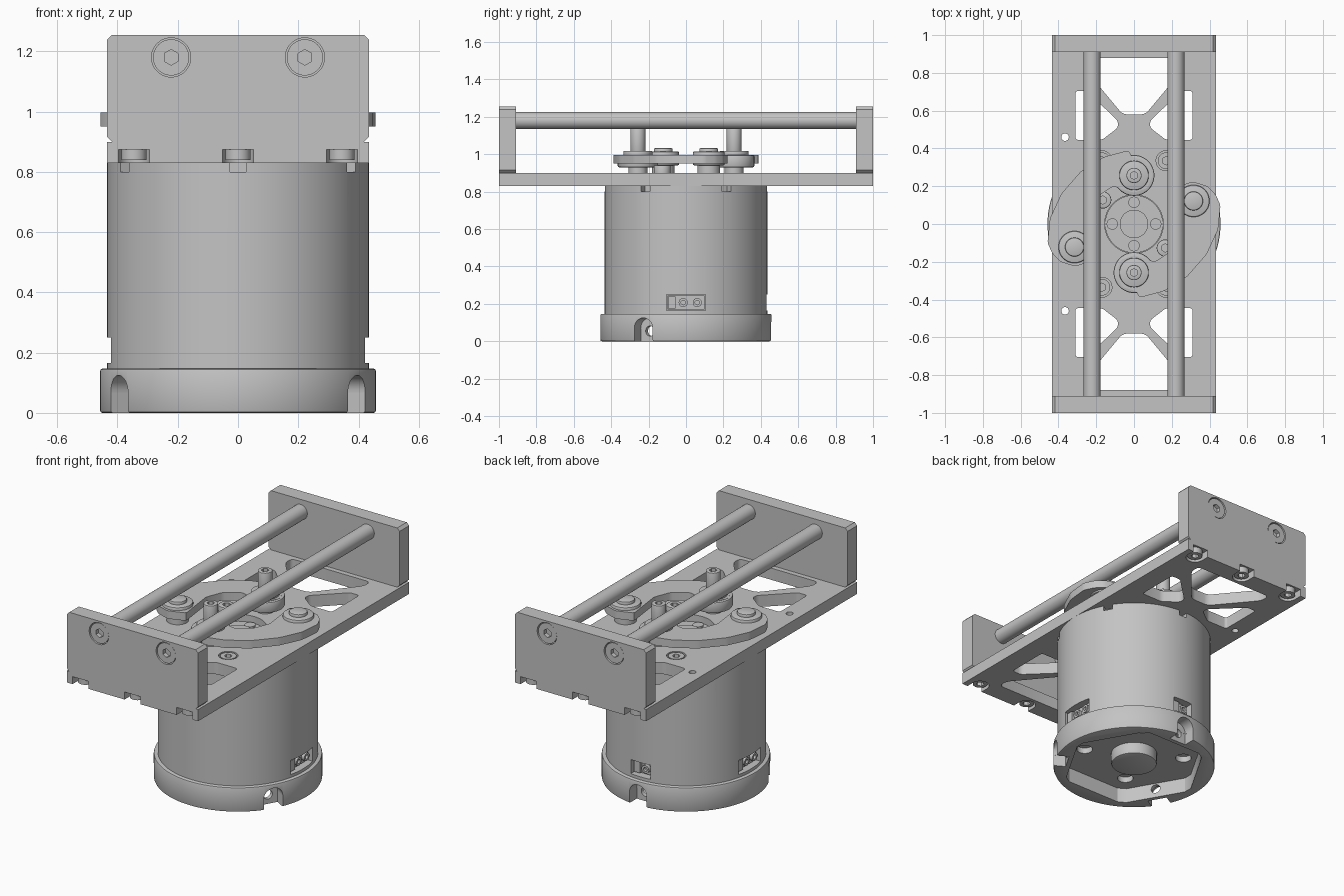
import bpy, bmesh, math
from mathutils import Matrix, Vector

if "Cube" in bpy.data.objects:
    bpy.data.objects.remove(bpy.data.objects["Cube"])

metal = bpy.data.materials.new("grey metal")
metal.use_nodes = True
GREY = (0.55, 0.55, 0.55, 1)
metal.diffuse_color = GREY
metal.node_tree.nodes["Principled BSDF"].inputs["Base Color"].default_value = GREY


def add(name, bm):
    mesh = bpy.data.meshes.new(name)
    bm.normal_update()
    bmesh.ops.recalc_face_normals(bm, faces=bm.faces)
    if bm.calc_volume(signed=True) < 0:
        bmesh.ops.reverse_faces(bm, faces=bm.faces)
    bm.to_mesh(mesh)
    bm.free()
    mesh.materials.append(metal)
    ob = bpy.data.objects.new(name, mesh)
    bpy.context.collection.objects.link(ob)
    return ob


def bevel_edges(bm, test, width, segments):
    edges = [e for e in bm.edges if test(e)]
    bmesh.ops.bevel(bm, geom=edges, offset=width, segments=segments,
                    profile=0.5, affect='EDGES')


def prism(name, pts, z0, z1, rounding=0, segments=4):
    """Closed upright prism over an outline, rounding its upright edges."""
    bm = bmesh.new()
    low = [bm.verts.new((x, y, z0)) for x, y in pts]
    high = [bm.verts.new((x, y, z1)) for x, y in pts]
    bm.faces.new(low[::-1])
    bm.faces.new(high)
    for i in range(len(pts)):
        bm.faces.new((low[i - 1], low[i], high[i], high[i - 1]))
    bm.normal_update()
    if rounding:
        bevel_edges(bm, lambda e: abs(e.verts[0].co.z - e.verts[1].co.z) > 1e-4,
                    rounding, segments)
    return add(name, bm)


def box(name, x0, x1, y0, y1, z0, z1):
    return prism(name, [(x0, y0), (x1, y0), (x1, y1), (x0, y1)], z0, z1)


def rod(name, start, end, r, sides=40, chamfer=0):
    """Cylinder between two points."""
    a, b = Vector(start), Vector(end)
    bm = bmesh.new()
    bmesh.ops.create_cone(bm, cap_ends=True, segments=sides, radius1=r, radius2=r,
                          depth=(b - a).length)
    if chamfer:
        bevel_edges(bm, lambda e: any(len(f.verts) > 4 for f in e.link_faces), chamfer, 2)
    turn = (b - a).to_track_quat('Z', 'Y').to_matrix().to_4x4()
    bm.transform(Matrix.Translation((a + b) / 2) @ turn)
    return add(name, bm)


def disc(name, x, y, z0, z1, r, sides=40, chamfer=0):
    return rod(name, (x, y, z0), (x, y, z1), r, sides, chamfer)


def spin(ob, degrees):
    ob.data.transform(Matrix.Rotation(math.radians(degrees), 4, 'Z'))
    return ob


def cut(target, *cutters):
    """Subtract each cutter, then remove it."""
    for c in cutters:
        mod = target.modifiers.new("cut", 'BOOLEAN')
        mod.operation, mod.solver, mod.object = 'DIFFERENCE', 'EXACT', c
        dg = bpy.context.evaluated_depsgraph_get()
        dg.update()
        mesh = bpy.data.meshes.new_from_object(target.evaluated_get(dg))
        target.modifiers.clear()
        target.data = mesh
        bpy.data.objects.remove(c)


# Motor housing with clip notches and connector windows
housing = disc("motor_housing", 0, 0, 0.13, 0.83, 0.435, 128)
for i in range(6):
    cut(housing, spin(box("clip_cut", 0.39, 0.5, -0.027, 0.027, 0.8, 0.9), 30 + 60 * i))
for i, (angle, w, ports) in enumerate(((0, 0.105, (-0.015, 0.06)), (90, 0.065, (0.02,)),
                                       (180, 0.105, (-0.015, 0.06)))):
    cut(housing, spin(box("window_cut", 0.33, 0.5, -w, w, 0.165, 0.25), angle))
    spin(box(f"connector_block_{i}", 0.32, 0.395, 0.005 - w, w - 0.005, 0.17, 0.245), angle)
    spin(box(f"connector_key_{i}", 0.38, 0.415, 0.01 - w, 0.05 - w, 0.175, 0.24), angle)
    for y in ports:
        port = rod(f"connector_port_{i}", (0.38, y, 0.207), (0.415, y, 0.207), 0.024, 24)
        cut(port, rod("port_cut", (0.4, y, 0.207), (0.45, y, 0.207), 0.012, 16))
        spin(port, angle)

# Base ring with pocket, arched notches and screw holes
base = disc("base_ring", 0, 0, 0, 0.147, 0.458, 128, 0.008)
hexagon = [(0.415 * math.cos(k * math.pi / 3), 0.415 * math.sin(k * math.pi / 3))
           for k in range(6)]
cut(base, prism("pocket_cut", hexagon, -0.05, 0.09, 0.03, 1))
for angle in (-30, 90, 210):
    cut(base,
        spin(box("notch_cut", 0.385, 0.5, -0.057, 0.057, -0.05, 0.068), angle),
        spin(rod("arch_cut", (0.386, 0, 0.068), (0.51, 0, 0.068), 0.0568), angle),
        spin(rod("screw_cut", (0.28, 0, 0.055), (0.45, 0, 0.055), 0.027, 24), angle))
for angle in (60, 150, 240, 330):
    cut(base, spin(disc("floor_cut", 0.285, 0, 0.05, 0.125, 0.045, 24), angle))
disc("base_boss", 0, 0, 0.02, 0.1, 0.13, 48, 0.01)

# Mounting plate with truss openings
plate = box("mounting_plate", -0.435, 0.435, -1, 1, 0.83, 0.9)
end_hole = [(-0.26, 0.88), (0.26, 0.88), (0.26, 0.82), (0.06, 0.58), (-0.06, 0.58), (-0.26, 0.82)]
side_hole = [(0.31, 0.705), (0.25, 0.705), (0.085, 0.545), (0.085, 0.51), (0.17, 0.445), (0.31, 0.445)]
for sy in (-1, 1):
    cut(plate, prism("end_cut", [(x, sy * y) for x, y in end_hole], 0.8, 1, 0.025))
    for sx in (-1, 1):
        cut(plate, prism("side_cut", [(sx * x, sy * y) for x, y in side_hole], 0.8, 1, 0.015))
    cut(plate, disc("pin_cut", -0.365, sy * 0.46, 0.8, 1, 0.02, 24))
    for x in (-0.345, 0, 0.345):
        y0, y1 = sorted((sy * 0.95, sy * 1.1))
        cut(plate, box("slot_cut", x - 0.052, x + 0.052, y0, y1, 0.8, 0.875),
            disc("slot_round_cut", x, sy * 0.951, 0.79, 0.8745, 0.0515))
        head = disc("plate_bolt", x, sy * 0.95, 0.84, 0.88, 0.042, 32)
        cut(head, disc("socket_cut", x, sy * 0.95, 0.8, 0.865, 0.022, 6))
cut(plate, disc("shaft_cut", 0, 0, 0.8, 1, 0.155, 64))

# Flush screws through the plate, on opposite sides
for s in (-1, 1):
    for x, y in ((0.17, 0.335), (-0.17, 0.335)):
        cut(plate, disc("sink_cut", s * x, s * y, 0.87, 1, 0.053, 32))
        screw = disc("plate_screw", s * x, s * y, 0.86, 0.898, 0.044, 32)
        cut(screw, disc("socket_cut", s * x, s * y, 0.88, 1, 0.022, 6))

# Motor shaft face
disc("shaft_face", 0, 0, 0.82, 0.86, 0.153, 64)
disc("shaft_hub", 0, 0, 0.85, 0.875, 0.075, 48)
for k in range(4):
    spin(disc("shaft_screw", 0.115, 0, 0.85, 0.868, 0.03, 24), 90 * k)

# Upright end plates with counterbored rod screws
for sy, name in ((-1, "front"), (1, "back")):
    bm = bmesh.new()
    bmesh.ops.create_cube(bm, size=1)
    bm.transform(Matrix.Translation((0, sy * 0.955, 1.0775)) @ Matrix.Diagonal((0.87, 0.09, 0.355, 1)))
    bevel_edges(bm, lambda e: abs(e.verts[0].co.y - e.verts[1].co.y) > 0.05, 0.016, 1)
    end = add(name + "_end_plate", bm)
    for x in (-0.222, 0.222):
        cut(end, rod("bore_cut", (x, sy * 0.96, 1.18), (x, sy * 1.1, 1.18), 0.065, 48))
        head = rod(name + "_rod_screw", (x, sy * 0.95, 1.18), (x, sy * 0.995, 1.18), 0.06, 48)
        cut(head, rod("socket_cut", (x, sy * 0.97, 1.18), (x, sy * 1.1, 1.18), 0.026, 6))

# Guide rods
for x, side in ((-0.222, "right"), (0.222, "left")):
    rod(side + "_guide_rod", (x, -0.915, 1.18), (x, 0.915, 1.18), 0.045, 48)

# Two curved clamp arms, each with a pivot and a roller post
arm = [(-0.458, -0.1), (-0.445, 0.03), (-0.385, 0.16), (-0.28, 0.28), (-0.16, 0.355),
       (-0.03, 0.39), (-0.01, 0.355), (0.06, 0.335), (0.1, 0.26), (0.07, 0.19), (0, 0.165),
       (-0.11, 0.2), (-0.2, 0.14), (-0.24, 0.04), (-0.225, -0.08), (-0.21, -0.19),
       (-0.31, -0.225), (-0.39, -0.2), (-0.43, -0.16)]
for s, side in ((1, "right"), (-1, "left")):
    prism(side + "_clamp_arm", [(s * x, s * y) for x, y in arm], 0.95, 0.997, 0.012, 2)
    px, py = -0.315 * s, -0.122 * s
    disc(side + "_pivot_spacer", px, py, 0.89, 0.96, 0.06)
    disc(side + "_pivot_washer", px, py, 0.94, 1.015, 0.085, 48, 0.008)
    disc(side + "_pivot_head", px, py, 1.0, 1.032, 0.05, 40, 0.006)
    y = 0.257 * s
    disc(side + "_post_spacer", 0, y, 0.89, 0.95, 0.05)
    disc(side + "_post_collar", 0, y, 0.93, 0.995, 0.108, 48, 0.008)
    disc(side + "_post_roller", 0, y, 0.99, 1.018, 0.078, 48, 0.006)
    post = disc(side + "_post", 0, y, 1.0, 1.14, 0.04, 40, 0.004)
    cut(post, disc("socket_cut", 0, y, 1.1, 1.2, 0.021, 6))
    stud = disc(side + "_stud", 0.165 * s, -0.127 * s, 0.86, 0.94, 0.045, 32, 0.005)
    cut(stud, disc("socket_cut", 0.165 * s, -0.127 * s, 0.91, 1, 0.022, 6))

# Smooth round surfaces, keep edges sharp
bpy.ops.object.select_all(action='DESELECT')
for ob in bpy.context.scene.objects:
    if ob.type == 'MESH':
        ob.select_set(True)
        bpy.context.view_layer.objects.active = ob
bpy.ops.object.shade_smooth_by_angle(angle=math.radians(30))
